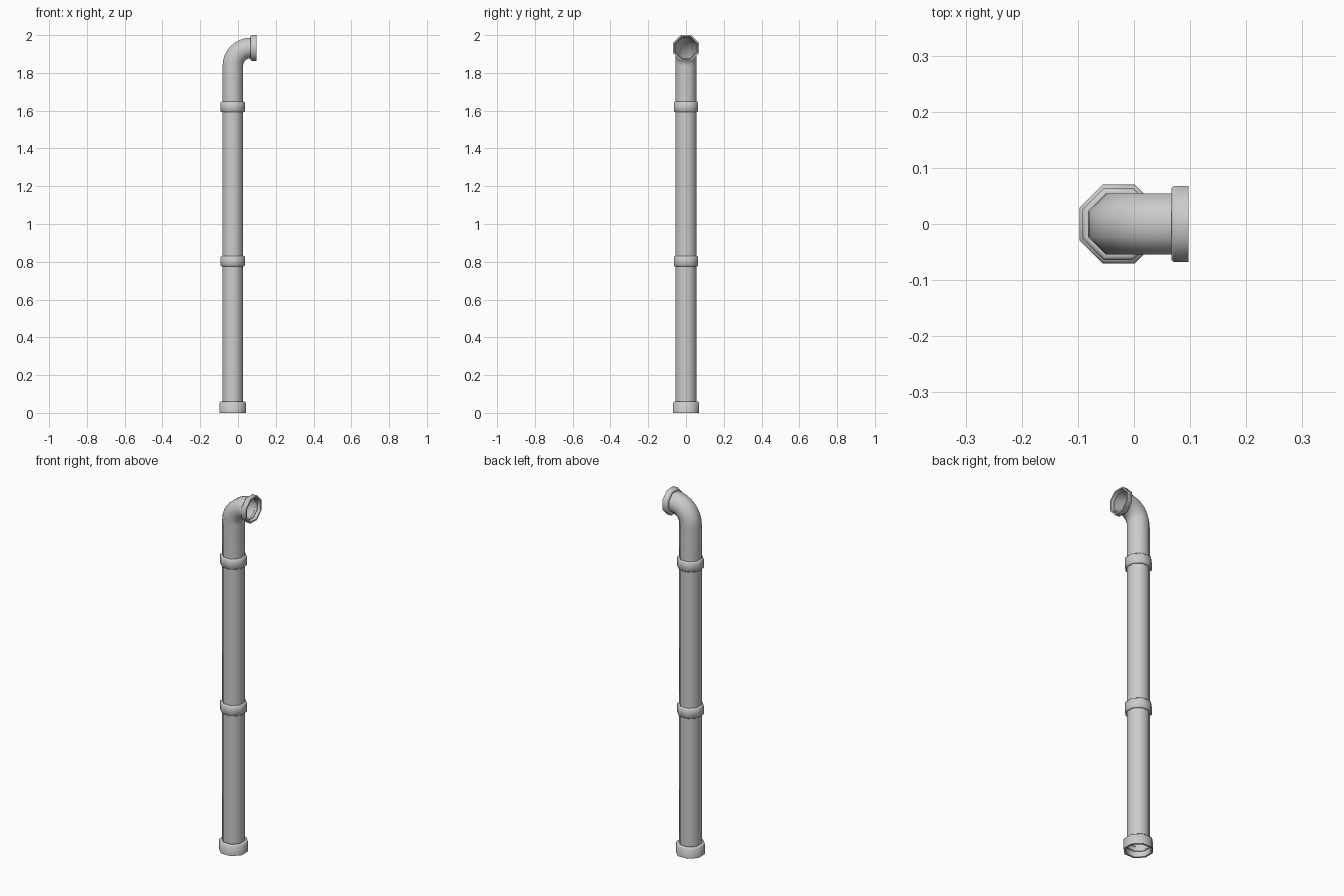
import bpy, bmesh, math
from mathutils import Vector

if "Cube" in bpy.data.objects:
    bpy.data.objects.remove(bpy.data.objects["Cube"])

SIDES = 8
PIPE_R = 0.0543          # centre-to-flat radius
CX, TOP_Z = -0.0275, 1.932
BEND = 0.095


def sweep(name, stations):
    """Skin octagonal rings; each station is (x, z, tilt from vertical, flat radius)."""
    bm = bmesh.new()
    rings = []
    for x, z, tilt, r in stations:
        n = Vector((math.cos(tilt), 0, -math.sin(tilt)))
        side = Vector((0, 1, 0))
        rad = r / math.cos(math.pi / SIDES)
        ring = []
        for i in range(SIDES):
            a = (i + 0.5) * 2 * math.pi / SIDES
            ring.append(bm.verts.new(Vector((x, 0, z)) + n * rad * math.cos(a) + side * rad * math.sin(a)))
        rings.append(ring)
    for lo, hi in zip(rings, rings[1:]):
        for i in range(SIDES):
            j = (i + 1) % SIDES
            bm.faces.new((lo[i], lo[j], hi[j], hi[i]))
    mesh = bpy.data.meshes.new(name)
    bm.to_mesh(mesh)
    bm.free()
    obj = bpy.data.objects.new(name, mesh)
    bpy.context.collection.objects.link(obj)
    bpy.ops.object.select_all(action='DESELECT')
    obj.select_set(True)
    bpy.context.view_layer.objects.active = obj
    bpy.ops.object.shade_smooth_by_angle(angle=math.radians(46))
    return obj


def vertical(profile):
    return [(CX, z, 0, r) for z, r in profile]


# Pipe with a quarter bend at the top
bend_x, bend_z = CX + BEND, TOP_Z - BEND
path = vertical([(0.03, PIPE_R), (0.8, PIPE_R), (1.62, PIPE_R)])
for k in range(9):
    a = k * math.pi / 16
    path.append((bend_x - BEND * math.cos(a), bend_z + BEND * math.sin(a), a, PIPE_R))
path.append((0.08, TOP_Z, math.pi / 2, PIPE_R))
sweep("pipe", path)

# Bevelled joint bands
for label, z in (("lower_band", 0.803), ("upper_band", 1.62)):
    h, r, b = 0.028, 0.064, 0.005
    sweep(label, vertical([(z - h, PIPE_R), (z - h, r - b), (z - h + b, r),
                           (z + h - b, r), (z + h, r - b), (z + h, PIPE_R)]))

# Open socket at the foot
sweep("base_socket", vertical([(0.03, PIPE_R), (0.03, 0.059), (0, 0.060), (0, 0.070),
                               (0.053, 0.070), (0.059, 0.064), (0.059, PIPE_R)]))

# Open socket at the outlet
outlet = [(0.08, PIPE_R), (0.08, 0.058), (0.0975, 0.060), (0.0975, 0.068),
          (0.071, 0.068), (0.067, 0.064), (0.067, PIPE_R)]
flange = sweep("outlet_socket", [(x, TOP_Z, math.pi / 2, r) for x, r in outlet])
for obj in (flange, bpy.data.objects["base_socket"]):
    bm = bmesh.new()
    bm.from_mesh(obj.data)
    bmesh.ops.recalc_face_normals(bm, faces=bm.faces)
    # Close the hidden seam where the socket meets the pipe
    bmesh.ops.bridge_loops(bm, edges=[e for e in bm.edges if e.is_boundary])
    bmesh.ops.recalc_face_normals(bm, faces=bm.faces)
    bm.to_mesh(obj.data)
    bm.free()
